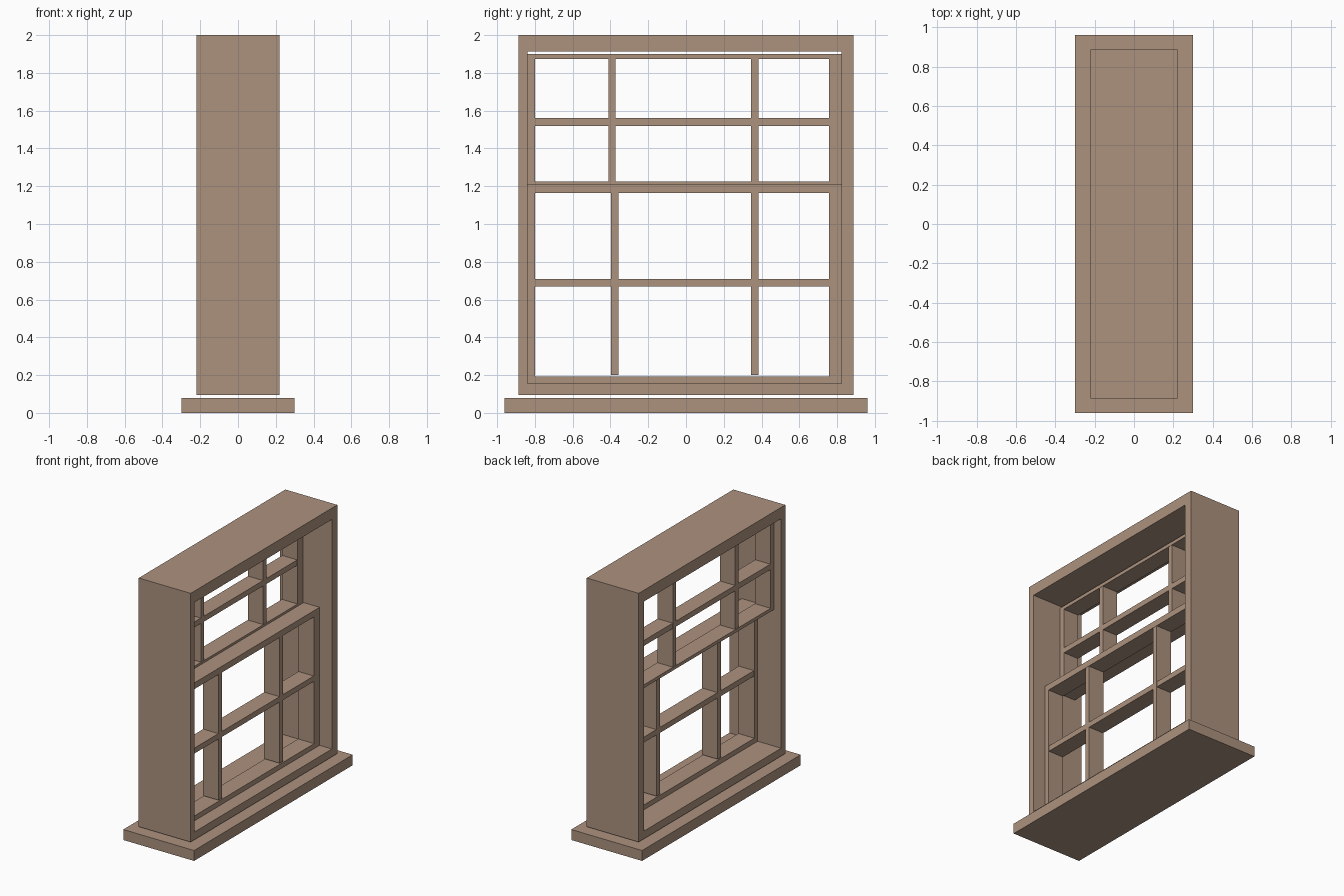
import bpy, bmesh

if "Cube" in bpy.data.objects:
    bpy.data.objects.remove(bpy.data.objects["Cube"])

wood = bpy.data.materials.new("brown_wood")
wood.diffuse_color = (0.413, 0.287, 0.212, 1)
wood.use_nodes = True
wood.node_tree.nodes["Principled BSDF"].inputs["Base Color"].default_value = wood.diffuse_color


def finish(name, bm):
    bmesh.ops.recalc_face_normals(bm, faces=bm.faces)
    me = bpy.data.meshes.new(name)
    bm.to_mesh(me)
    bm.free()
    me.materials.append(wood)
    ob = bpy.data.objects.new(name, me)
    bpy.context.collection.objects.link(ob)
    return ob


def box(name, x, y, z):
    """Box from (min, max) pairs."""
    bm = bmesh.new()
    bmesh.ops.create_cube(bm, size=1)
    for v in bm.verts:
        v.co = [r[0] if c < 0 else r[1] for c, r in zip(v.co, (x, y, z))]
    return finish(name, bm)


def ring(name, x, outer, inner):
    """Rectangular frame in the yz plane; rects are (y0, y1, z0, z1)."""
    bm = bmesh.new()
    loops = []
    for px, (y0, y1, z0, z1) in ((x[0], outer), (x[1], outer), (x[1], inner), (x[0], inner)):
        loops.append([bm.verts.new((px, a, b)) for a, b in
                      ((y0, z0), (y1, z0), (y1, z1), (y0, z1))])
    for i in range(4):
        a, b = loops[i], loops[(i + 1) % 4]
        for j in range(4):
            k = (j + 1) % 4
            bm.faces.new((a[j], a[k], b[k], b[j]))
    return finish(name, bm)


def sash(name, x, outer, inner, bar_ys, bar_z, bar_bottom):
    """Sash frame with two upright glazing bars and one cross bar."""
    ring(name + "_frame", x, outer, inner)
    y0, y1, z0, z1 = inner
    thin = (x[0] + 0.002, x[1] - 0.002)
    for i, ys in enumerate(bar_ys):
        box(f"{name}_upright_bar_{i + 1}", thin, ys, (bar_bottom, z1))
    box(name + "_cross_bar", (x[0] + 0.003, x[1] - 0.003), (y0, y1), bar_z)


# Sill, with a small gap below the frame
box("window_sill", (-0.30, 0.30), (-0.96, 0.96), (0, 0.08))

# Outer frame
ring("outer_frame", (-0.22, 0.22), (-0.887, 0.887, 0.095, 2.0), (-0.838, 0.823, 0.155, 1.913))

# Lower sash sits on the +x side, upper sash behind it
sash("lower_sash", (-0.02, 0.115), (-0.838, 0.823, 0.155, 1.212), (-0.799, 0.757, 0.193, 1.164),
     ((-0.397, -0.358), (0.343, 0.383)), (0.668, 0.71), 0.2)
sash("upper_sash", (-0.158, -0.025), (-0.838, 0.823, 1.2, 1.9), (-0.799, 0.757, 1.225, 1.873),
     ((-0.41, -0.373), (0.343, 0.383)), (1.52, 1.562), 1.225)
